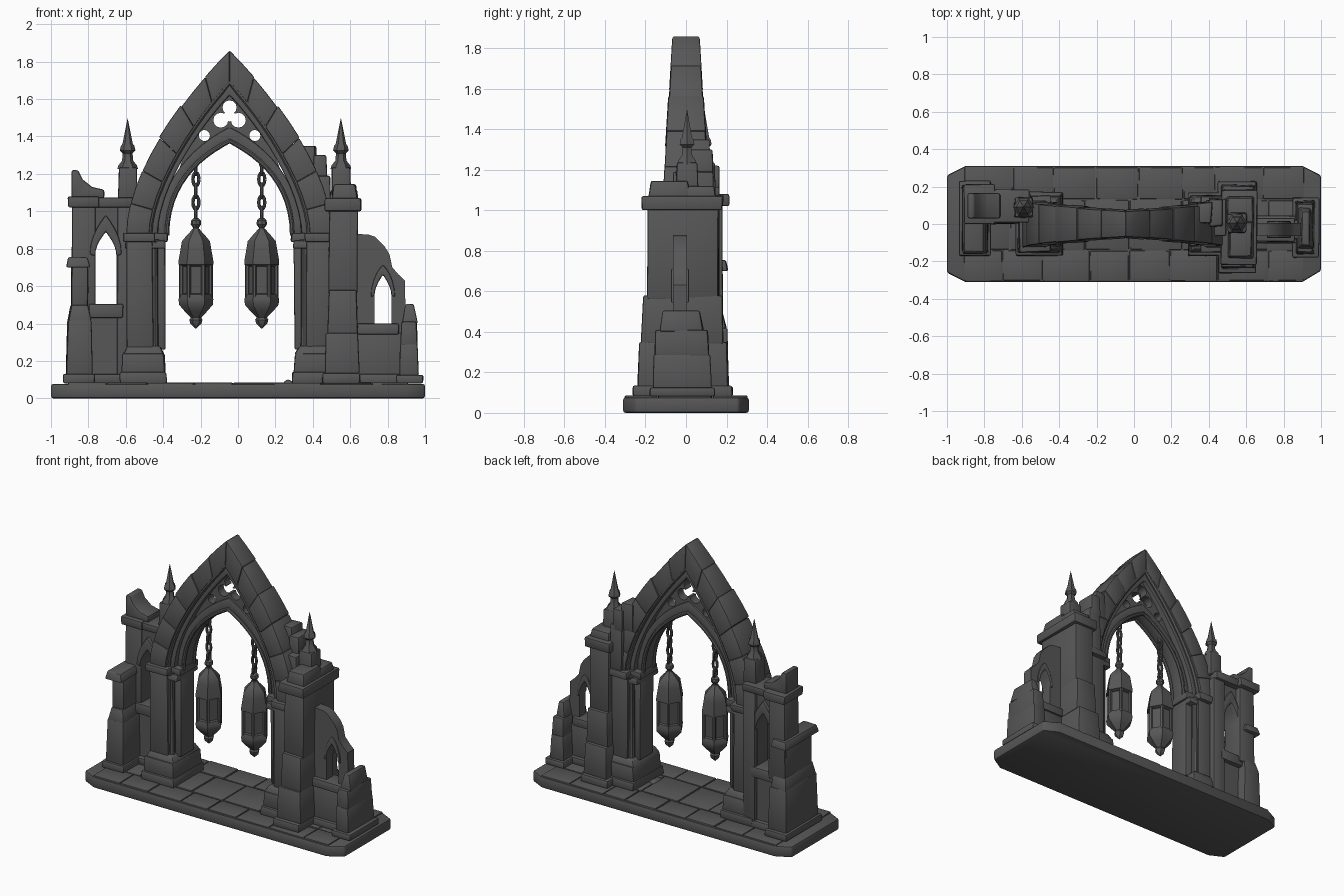
import bpy, bmesh, math, random
from mathutils import Vector
from mathutils.geometry import interpolate_bezier

if "Cube" in bpy.data.objects:
    bpy.data.objects.remove(bpy.data.objects["Cube"])

random.seed(4)
CX = -0.045   # centre line of the main arch
stone_mat = bpy.data.materials.new("dark grey stone")
stone_mat.diffuse_color = (0.095, 0.095, 0.095, 1)
stone_mat.use_nodes = True
stone_mat.node_tree.nodes["Principled BSDF"].inputs["Base Color"].default_value = stone_mat.diffuse_color


def finish(name, bm, bevel=0.0):
    bmesh.ops.recalc_face_normals(bm, faces=bm.faces)
    me = bpy.data.meshes.new(name)
    bm.to_mesh(me)
    bm.free()
    ob = bpy.data.objects.new(name, me)
    bpy.context.collection.objects.link(ob)
    me.materials.append(stone_mat)
    if bevel:
        m = ob.modifiers.new("worn edges", 'BEVEL')
        m.width, m.segments, m.limit_method = bevel, 2, 'ANGLE'
        m.angle_limit = math.radians(40)
    return ob


def stone(name, x0, x1, y0, y1, z0, z1, top=0.0, jit=0.004, bevel=0.01):
    """Worn block, its top drawn in by `top`."""
    bm = bmesh.new()
    bmesh.ops.create_cube(bm, size=1)
    for v in bm.verts:
        t = top if v.co.z > 0 else 0
        sx, sy = math.copysign(t, v.co.x), math.copysign(t, v.co.y)
        v.co = ((x0 + x1) / 2 + v.co.x * (x1 - x0) - sx + random.uniform(-jit, jit),
                (y0 + y1) / 2 + v.co.y * (y1 - y0) - sy + random.uniform(-jit, jit),
                (z0 + z1) / 2 + v.co.z * (z1 - z0))
    return finish(name, bm, bevel)


def prism(name, pts, y0, y1, bevel=0.008):
    """Front profile (x, z) extruded along y."""
    bm = bmesh.new()
    f = bm.faces.new([bm.verts.new((x, y0, z)) for x, z in pts])
    r = bmesh.ops.extrude_face_region(bm, geom=[f])
    for v in r["geom"]:
        if isinstance(v, bmesh.types.BMVert):
            v.co.y = y1
    return finish(name, bm, bevel)


def lathe(name, prof, x, y, n=6, bevel=0.0, rot=0.0):
    bm = bmesh.new()
    rings = [[bm.verts.new((x + max(r, .001) * math.cos(rot + math.tau * i / n),
                            y + max(r, .001) * math.sin(rot + math.tau * i / n), z))
              for i in range(n)] for r, z in prof]
    for a, b in zip(rings, rings[1:]):
        for i in range(n):
            bm.faces.new((a[i], a[(i + 1) % n], b[(i + 1) % n], b[i]))
    bm.faces.new(rings[0])
    bm.faces.new(rings[-1])
    return finish(name, bm, bevel)


def arch(w, z0, h1, h2, apex, cx=CX, n=13):
    """Pointed arch line, left spring to right spring."""
    half = interpolate_bezier(Vector((w, z0, 0)), Vector((w, h1, 0)),
                              Vector((h2[0], h2[1], 0)), Vector((0, apex, 0)), n)
    return [(cx - p.x, p.y) for p in half] + [(cx + p.x, p.y) for p in reversed(half[:-1])]


def band(name, outer, inner, depth, yc=0.0, taper=True, bevel=0.008):
    bm = bmesh.new()
    rows = []
    for o, i in zip(outer, inner):
        d = [depth * (1 - 0.46 * max(0, p[1] - .88) / .98 if taper else 1) for p in (o, i)]
        rows.append([bm.verts.new(c) for c in ((o[0], yc - d[0], o[1]), (o[0], yc + d[0], o[1]),
                                               (i[0], yc + d[1], i[1]), (i[0], yc - d[1], i[1]))])
    for a, b in zip(rows, rows[1:]):
        for k in range(4):
            bm.faces.new((a[k], a[(k + 1) % 4], b[(k + 1) % 4], b[k]))
    bm.faces.new(rows[0])
    bm.faces.new(rows[-1])
    return finish(name, bm, bevel)


def roll(name, pts, radius):
    """Round moulding along 3D points."""
    cu = bpy.data.curves.new(name, 'CURVE')
    cu.dimensions, cu.bevel_depth, cu.bevel_resolution = '3D', radius, 2
    sp = cu.splines.new('POLY')
    sp.points.add(len(pts) - 1)
    for p, c in zip(sp.points, pts):
        p.co = (*c, 1)
    cu.materials.append(stone_mat)
    ob = bpy.data.objects.new(name, cu)
    bpy.context.collection.objects.link(ob)


def cut(ob, cutters):
    for c in cutters:
        m = ob.modifiers.new("cut", 'BOOLEAN')
        m.operation, m.object, m.solver = 'DIFFERENCE', c, 'EXACT'
        bpy.context.view_layer.objects.active = ob
        bpy.ops.object.modifier_apply(modifier=m.name)
        bpy.data.objects.remove(c)


def circle(x, z, r, n=12):
    return [(x + r * math.cos(math.tau * i / n), z + r * math.sin(math.tau * i / n)) for i in range(n)]


# --- base slab with flagstones
bm = bmesh.new()
f = bm.faces.new([bm.verts.new((x, y, 0)) for x, y in (
    (-.9, -.31), (.9, -.31), (1, -.25), (1, .26), (.9, .31), (-.9, .31), (-1, .26), (-1, -.26))])
for v in bmesh.ops.extrude_face_region(bm, geom=[f])["geom"]:
    if isinstance(v, bmesh.types.BMVert):
        v.co.z = 0.077
finish("base_slab", bm, 0.012)
for r, (y0, y1) in enumerate(((-.305, -.14), (-.14, .13), (.13, .305))):
    xs = [-.91 + i * 1.82 / 8 + (random.uniform(-.04, .04) if 0 < i < 8 else 0) for i in range(9)]
    for a, b in zip(xs, xs[1:]):
        stone("flagstone", a + .003, b - .003, y0 + .003, y1 - .003, .04,
              .081 + random.uniform(0, .005), jit=0.002, bevel=.005)

# --- main arch: voussoirs, inner orders, tracery
A0 = arch(.55, .87, 1.20, (.26, 1.60), 1.86)
A1 = arch(.43, .87, 1.13, (.18, 1.50), 1.69)
A2 = arch(.385, .87, 1.12, (.16, 1.45), 1.62)
A3 = arch(.385, .87, 1.16, (.20, 1.35), 1.45)
A4 = arch(.335, .87, 1.14, (.17, 1.29), 1.375)
for s in range(0, 24, 2):
    k = random.uniform(-.012, .012) if s not in (10, 12) else 0
    out = [(CX + (x - CX) * (1 + k), z + k * .5) for x, z in A0[s:s + 3]]
    band("arch_stone", out, A1[s:s + 3], .125 + k * .4, bevel=.007)
band("arch_inner_order", A1, A2, .09)
band("tracery_arch", A3, A4, .055)
for sy in (-1, 1):
    roll("arch_roll", [(x, sy * .095 * (1 - .46 * (z - .87)), z) for x, z in A1], .017)
    roll("inner_roll", [(x, sy * .058 * (1 - .46 * (z - .87)), z) for x, z in A4], .013)
plate = prism("tracery_plate", A2[6:19] + A3[6:19][::-1], -.03, .03, 0)
cut(plate, [prism("cutter", circle(CX + x, z, r), -.2, .2, 0) for x, z, r in (
    (0, 1.555, .038), (-.047, 1.487, .04), (.047, 1.487, .04), (0, 1.51, .03),
    (-.135, 1.405, .03), (.135, 1.405, .03))])

# --- clustered piers carrying the arch
for s, side in ((-1, "left"), (1, "right")):
    def px(name, d0, d1, *a, **k):
        x = sorted((CX + s * d0, CX + s * d1))
        stone(side + name, x[0], x[1], *a, **k)
    px("_pier_plinth", .335, .585, -.17, .17, .08, .14)
    px("_pier_pedestal", .345, .575, -.155, .155, .13, .24, top=.004)
    px("_pier_pedestal_slope", .35, .57, -.15, .15, .235, .28, top=.022)
    px("_pier_core", .41, .55, -.125, .125, .26, .84)
    px("_pier_inner", .345, .45, -.075, .075, .26, .84)
    px("_capital_outer", .40, .57, -.15, .15, .835, .885)
    px("_capital_inner", .33, .45, -.10, .10, .835, .885)
    px("_capital_neck", .34, .56, -.12, .12, .80, .845, top=-.006)
    for sy in (-1, 1):
        lathe(side + "_colonnette", [(.03, .24), (.024, .3), (.022, .8), (.032, .85)],
              CX + s * .405, sy * .09, 10)

# --- left tower and window wall
stone("left_tower_plinth", -.935, -.765, -.17, .23, .08, .13)
stone("left_tower_foot", -.92, -.775, -.155, .21, .12, .42, top=.008)
stone("left_tower_slope", -.91, -.785, -.145, .2, .41, .50, top=.018)
stone("left_tower_middle", -.89, -.80, -.12, .17, .46, .71)
stone("left_tower_ledge", -.92, -.79, -.16, .21, .70, .755, top=.012)
stone("left_tower_shaft", -.89, -.765, .02, .18, .46, 1.03)
stone("left_tower_cap", -.91, -.745, .0, .215, 1.02, 1.08)
stone("left_wall_cap", -.78, -.56, .01, .185, 1.02, 1.075)
prism("left_tower_broken_top", [(-.89, 1.07), (-.89, 1.22), (-.855, 1.22), (-.83, 1.17),
                                (-.78, 1.13), (-.715, 1.115), (-.715, 1.07)], .03, .165, .01)
wall = prism("left_window_wall", [(-.79, .08), (-.56, .08), (-.56, 1.03), (-.79, 1.03)], .03, .14, 0)
hole = arch(.057, .76, .81, (.03, .85), .89, -.707, 6)
cut(wall, [prism("cutter", [(-.764, .5)] + hole + [(-.65, .5)], -.3, .4, 0)])
band("left_window_hood", arch(.085, .77, .86, (.04, .93), .98, -.707, 6), hole, .078, .085, False)
stone("left_window_sill", -.80, -.615, -.0, .17, .43, .505)
stone("left_wall_plinth", -.79, -.6, .0, .17, .08, .13)
stone("left_back_pier", -.645, -.55, .02, .165, .08, 1.03)

# --- right buttress with stepped top
stone("buttress_plinth", .45, .655, -.265, .23, .08, .135)
stone("buttress_foot", .465, .648, -.24, .21, .13, .35, top=.006)
stone("buttress_middle", .478, .642, -.22, .185, .34, .58, top=.008)
stone("buttress_shaft", .485, .638, -.19, .16, .56, 1.01)
stone("buttress_cap", .465, .66, -.22, .18, 1.0, 1.07)
stone("buttress_top_back", .49, .645, .0, .15, 1.06, 1.12, top=.01)
stone("buttress_top_front", .50, .64, -.185, .02, 1.06, 1.145, top=.012)
stone("haunch_block_low", .40, .495, -.06, .14, .88, 1.19, jit=.008)
stone("haunch_block_mid", .40, .485, -.02, .135, 1.15, 1.30, top=.008, jit=.008)
stone("haunch_block_high", .335, .42, .0, .115, 1.16, 1.35, top=.004, jit=.008)

# --- pinnacles
for x, y in ((-.59, .09), (.55, .005)):
    stone("pinnacle_block", x - .052, x + .052, y - .055, y + .055, 1.06, 1.235, top=.004)
    lathe("pinnacle", [(.056, 1.225), (.05, 1.245), (.03, 1.27), (.026, 1.31), (.042, 1.325),
                       (.036, 1.35), (.028, 1.36), (.0, 1.495)], x, y, 6)

# --- right ruined window wall and end pier
wall = prism("right_window_wall", [
    (.62, .08), (.88, .08), (.895, .5), (.892, .63), (.86, .66), (.825, .70), (.81, .77),
    (.785, .81), (.73, .865), (.70, .875), (.62, .88)], -.065, .005, 0)
hole = arch(.045, .55, .59, (.02, .63), .66, .775, 6)
cut(wall, [prism("cutter", [(.73, .395)] + hole + [(.82, .395)], -.3, .3, 0)])
band("right_window_hood", arch(.065, .54, .62, (.03, .69), .715, .775, 6), hole, .045, -.03, False)
stone("right_window_sill", .61, .86, -.095, .035, .34, .40)
stone("right_wall_lower", .62, .88, -.08, .02, .08, .35)
stone("right_wall_plinth", .62, .87, -.105, .045, .08, .13)
stone("end_pier_plinth", .845, .99, -.18, .14, .08, .125)
stone("end_pier_foot", .862, .968, -.165, .125, .12, .29, top=.005)
stone("end_pier_middle", .868, .96, -.155, .115, .28, .41, top=.006)
stone("end_pier_top", .875, .955, -.13, .09, .40, .505, top=.018, jit=.008)
stone("fallen_stone", .235, .30, -.1, .0, .075, .10, top=.02)

# --- hanging lanterns on chains
for x in (CX - .18, CX + .172):
    lathe("lantern_roof", [(.02, .905), (.035, .885), (.05, .87), (.075, .84), (.08, .81),
                           (.093, .735), (.093, .715), (.07, .705)][::-1], x, 0, 6)
    lathe("lantern_body", [(.07, .54), (.07, .72)], x, 0, 6)
    lathe("lantern_bottom", [(.0, .372), (.03, .40), (.035, .42), (.028, .432), (.06, .465),
                             (.09, .50), (.093, .53), (.085, .555), (.07, .56)], x, 0, 6)
    for i in range(6):
        a = math.tau * i / 6
        lathe("lantern_post", [(.012, .54), (.012, .72)],
              x + .078 * math.cos(a), .078 * math.sin(a), 6)
    lathe("lantern_neck", [(.022, .89), (.014, .91), (.028, .93), (.026, .95), (.012, .965)], x, 0, 8)
    for i in range(5):
        zc, c, pts = .985 + i * .062, i % 2, []
        for k in range(13):
            a = math.tau * k / 12
            o, z = .016 * math.cos(a), zc + .036 * math.sin(a)
            pts.append((x + (o if c else 0), 0 if c else o, z))
        roll("chain_link", pts, .009)
    lathe("chain_hook", [(.012, 1.24), (.02, 1.27), (.02, 1.31)], x, 0, 8)

# --- smooth shading with sharp edges kept
bpy.ops.object.select_all(action='SELECT')
bpy.context.view_layer.objects.active = bpy.data.objects["base_slab"]
bpy.ops.object.convert(target='MESH')
bpy.ops.object.shade_smooth_by_angle(angle=math.radians(35))
